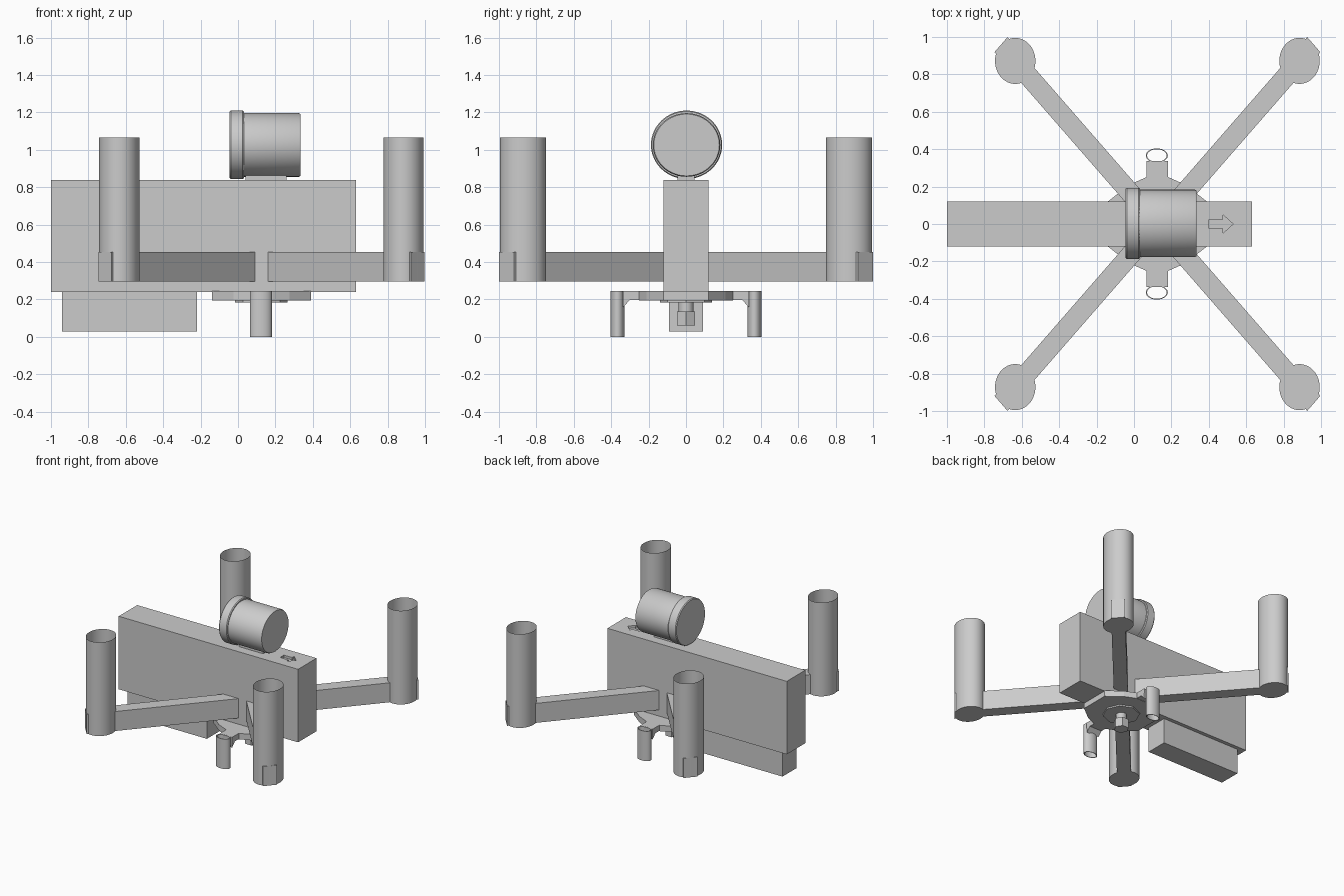
import bpy, bmesh, math
from mathutils import Matrix, Vector

if "Cube" in bpy.data.objects:
    bpy.data.objects.remove(bpy.data.objects["Cube"], do_unlink=True)

GREY = (0.6, 0.6, 0.6, 1)
mat = bpy.data.materials.new("plain grey")
mat.use_nodes = True
mat.diffuse_color = GREY
mat.node_tree.nodes["Principled BSDF"].inputs["Base Color"].default_value = GREY

HUB_X = 0.125
ARM = Vector((0.76, 0.872, 0))      # hub to rotor tube centre


def finish(name, bm, smooth=False):
    bmesh.ops.recalc_face_normals(bm, faces=bm.faces)
    mesh = bpy.data.meshes.new(name)
    bm.to_mesh(mesh)
    bm.free()
    mesh.materials.append(mat)
    ob = bpy.data.objects.new(name, mesh)
    bpy.context.collection.objects.link(ob)
    if smooth:
        bpy.ops.object.select_all(action='DESELECT')
        ob.select_set(True)
        bpy.context.view_layer.objects.active = ob
        bpy.ops.object.shade_smooth_by_angle(angle=math.radians(35))
    return ob


def prism(name, points, offset):
    """Extrude a flat outline along an offset."""
    bm = bmesh.new()
    face = bm.faces.new([bm.verts.new(p) for p in points])
    moved = bmesh.ops.extrude_face_region(bm, geom=[face])["geom"]
    bmesh.ops.translate(bm, vec=offset,
                        verts=[v for v in moved if isinstance(v, bmesh.types.BMVert)])
    # keep the starting cap so that the solid is closed
    if not face.is_valid:
        bmesh.ops.holes_fill(bm, edges=bm.edges)
    return finish(name, bm)


def box(name, lo, hi):
    lo, hi = Vector(lo), Vector(hi)
    bm = bmesh.new()
    bmesh.ops.create_cube(bm, size=1, matrix=Matrix.Translation((lo + hi) / 2)
                          @ Matrix.Diagonal((hi - lo).to_4d()))
    return finish(name, bm)


def lathe(name, profile, centre, scale=(1, 1), along_x=False, segments=48, closed=False):
    """Spin (radius, height) pairs; zero radius closes an end."""
    bm = bmesh.new()
    verts = [bm.verts.new((r, 0, h)) for r, h in profile]
    edges = [bm.edges.new(pair) for pair in zip(verts, verts[1:])]
    if closed:
        edges.append(bm.edges.new((verts[-1], verts[0])))
    bmesh.ops.spin(bm, geom=verts + edges, cent=(0, 0, 0), axis=(0, 0, 1),
                   angle=math.tau, steps=segments, use_duplicate=False)
    bmesh.ops.remove_doubles(bm, verts=bm.verts, dist=0.0001)
    bmesh.ops.scale(bm, vec=(scale[0], scale[1], 1), verts=bm.verts)
    if along_x:
        bmesh.ops.rotate(bm, cent=(0, 0, 0), verts=bm.verts,
                         matrix=Matrix.Rotation(math.pi / 2, 3, 'Y'))
    bmesh.ops.translate(bm, vec=centre, verts=bm.verts)
    return finish(name, bm, True)


# Fuselage with a recessed arrow in its top
body = box("fuselage", (-1, -0.12, 0.24), (0.63, 0.12, 0.84))
arrow = [(0.4, -0.025), (0.475, -0.025), (0.475, -0.05), (0.53, 0),
         (0.475, 0.05), (0.475, 0.025), (0.4, 0.025)]
cutter = prism("arrow_cutter", [(x, y, 0.82) for x, y in arrow], (0, 0, 0.05))
cutter.hide_render = True
cutter.hide_viewport = True
cutter.display_type = 'WIRE'
cut = body.modifiers.new("arrow recess", 'BOOLEAN')
cut.operation = 'DIFFERENCE'
cut.solver = 'EXACT'
cut.object = cutter

box("battery", (-0.94, -0.09, 0.03), (-0.22, 0.09, 0.241))

# Diagonal arms and open rotor tubes
for sx, end in ((-1, "right"), (1, "left")):
    for sy, side in ((-1, "front"), (1, "back")):
        reach = Vector((sx * ARM.x, sy * ARM.y, 0))
        half = Vector((-sx * ARM.x, sy * ARM.y, 0)) * 0.046
        hub = Vector((HUB_X, 0, 0.295))
        tip = hub + reach * 1.1
        prism(f"arm_{side}_{end}", [hub - half, hub + half, tip + half, tip - half],
              (0, 0, 0.16))
        lathe(f"rotor_tube_{side}_{end}",
              [(0, 0.295), (1, 0.295), (1, 1.065)],
              (hub.x + reach.x, reach.y, 0), (0.108, 0.123))
        lathe(f"tube_floor_{side}_{end}", [(0, 0.46), (1, 0.46)],
              (hub.x + reach.x, reach.y, 0), (0.108, 0.123))

# Pod on top with a collar at its rear
lathe("pod", [(0, 0), (0.17, 0), (0.17, 0.325), (0.165, 0.335), (0, 0.335)],
      (0, 0.003, 1.026), (1, 1.06), True, 64)
lathe("pod_collar", [(0, -0.045), (0.178, -0.045), (0.183, -0.038), (0.183, 0.025),
                     (0.178, 0.032), (0, 0.032)],
      (0, 0.003, 1.027), (1, 1.04), True, 64)
box("pod_saddle", (0.04, -0.045, 0.835), (0.26, 0.045, 0.868))

# Landing gear plate under the fuselage
quarter = [(0.06, 0.25), (0.15, 0.21), (0.265, 0.12)]
outline = (quarter + [(x, -y) for x, y in reversed(quarter)]
           + [(-x, -y) for x, y in quarter] + [(-x, y) for x, y in reversed(quarter)])
prism("gear_plate", [(HUB_X + x, y, 0.195) for x, y in outline], (0, 0, 0.049))
lathe("gear_disc", [(0, 0.183), (0.14, 0.183), (0.14, 0.2), (0, 0.2)], (HUB_X, 0, 0),
      segments=8)

# Centre stud and hexagonal nut
lathe("gear_stud", [(0, 0.12), (0.04, 0.12), (0.04, 0.19), (0, 0.19)], (HUB_X, 0, 0))
lathe("gear_nut", [(0, 0.06), (0.057, 0.06), (0.057, 0.135), (0, 0.135)], (HUB_X, 0, 0),
      segments=6)

# Bracket and hollow leg at front and back
bracket = [(0.2, 0.244), (0.338, 0.244), (0.336, 0.16), (0.3, 0.197), (0.2, 0.197)]
for s, side in ((-1, "front"), (1, "back")):
    prism(f"leg_bracket_{side}", [(HUB_X - 0.057, s * y, z) for y, z in bracket],
          (0.114, 0, 0))
    lathe(f"landing_leg_{side}", [(1, 0), (1, 0.245), (0.88, 0.245), (0.88, 0)],
          (HUB_X - 0.003, s * 0.366, 0), (0.059, 0.038), closed=True)
